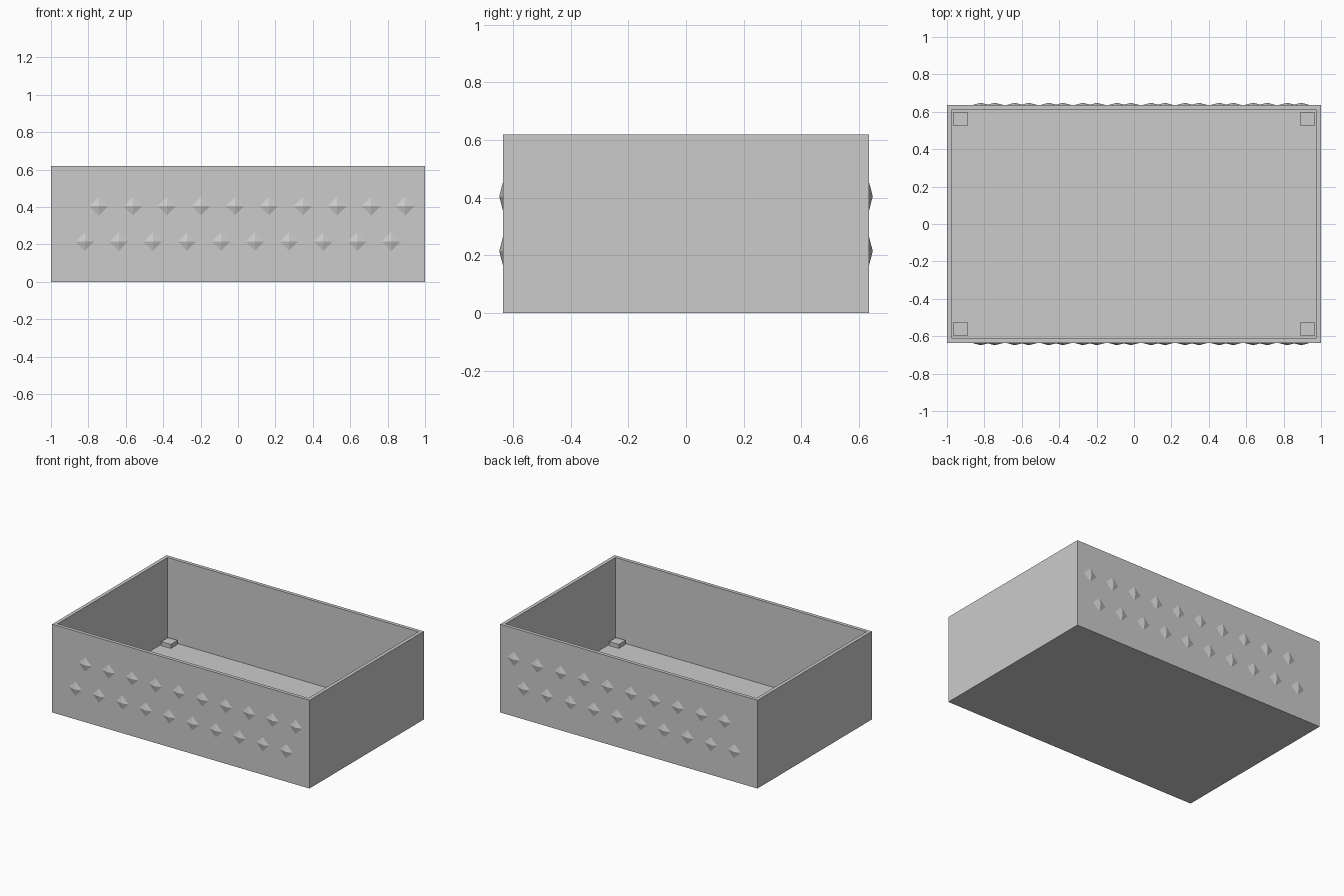
import bpy
import bmesh
from math import pi
from mathutils import Matrix, Vector

if "Cube" in bpy.data.objects:
    bpy.data.objects.remove(bpy.data.objects["Cube"], do_unlink=True)

LENGTH, WIDTH, HEIGHT = 2.0, 1.27, 0.62
WALL, FLOOR = 0.035, 0.036
PAD, PAD_HEIGHT = 0.075, 0.028
STUD, STUD_DEPTH, PITCH, PER_ROW = 0.05, 0.013, 0.182, 10

grey = bpy.data.materials.new("plain grey")
grey.use_nodes = True
colour = (0.6, 0.6, 0.6, 1)
grey.diffuse_color = colour
grey.node_tree.nodes["Principled BSDF"].inputs["Base Color"].default_value = colour


def finish(name, bm):
    mesh = bpy.data.meshes.new(name)
    bm.to_mesh(mesh)
    bm.free()
    mesh.materials.append(grey)
    obj = bpy.data.objects.new(name, mesh)
    bpy.context.collection.objects.link(obj)
    return obj


def add_box(bm, size, centre):
    matrix = Matrix.Translation(centre) @ Matrix.Diagonal((*size, 1))
    return bmesh.ops.create_cube(bm, size=1, matrix=matrix)


# Open tray: inset the top face for the rim, then sink it to the floor
bm = bmesh.new()
add_box(bm, (LENGTH, WIDTH, HEIGHT), (0, 0, HEIGHT / 2))
bm.normal_update()
top = max(bm.faces, key=lambda f: f.normal.z)
bmesh.ops.inset_region(bm, faces=[top], thickness=WALL)
sunk = bmesh.ops.extrude_discrete_faces(bm, faces=[top])["faces"][0]
bmesh.ops.translate(bm, verts=sunk.verts, vec=(0, 0, FLOOR - HEIGHT))
bmesh.ops.recalc_face_normals(bm, faces=bm.faces)
finish("tray", bm)

# Small square pads in the inside corners
bm = bmesh.new()
for sx in (-1, 1):
    for sy in (-1, 1):
        add_box(bm, (PAD, PAD, PAD_HEIGHT),
                (sx * (LENGTH / 2 - WALL - PAD / 2),
                 sy * (WIDTH / 2 - WALL - PAD / 2),
                 FLOOR + PAD_HEIGHT / 2))
finish("corner_pads", bm)

# Two staggered rows of shallow diamond studs on the front and back
for name, side in (("front_studs", -1), ("back_studs", 1)):
    bm = bmesh.new()
    for z, shift in ((0.215, 0), (0.405, 0.075)):
        for i in range(PER_ROW):
            x = (i - (PER_ROW - 1) / 2) * PITCH + shift
            place = Matrix.Translation(
                Vector((x, side * (WIDTH + STUD_DEPTH) / 2, z)))
            turn = Matrix.Rotation(-side * pi / 2, 4, "X")
            bmesh.ops.create_cone(bm, cap_ends=False, segments=4,
                                  radius1=STUD, radius2=0, depth=STUD_DEPTH,
                                  matrix=place @ turn)
    bmesh.ops.remove_doubles(bm, verts=bm.verts, dist=0.0001)
    finish(name, bm)
